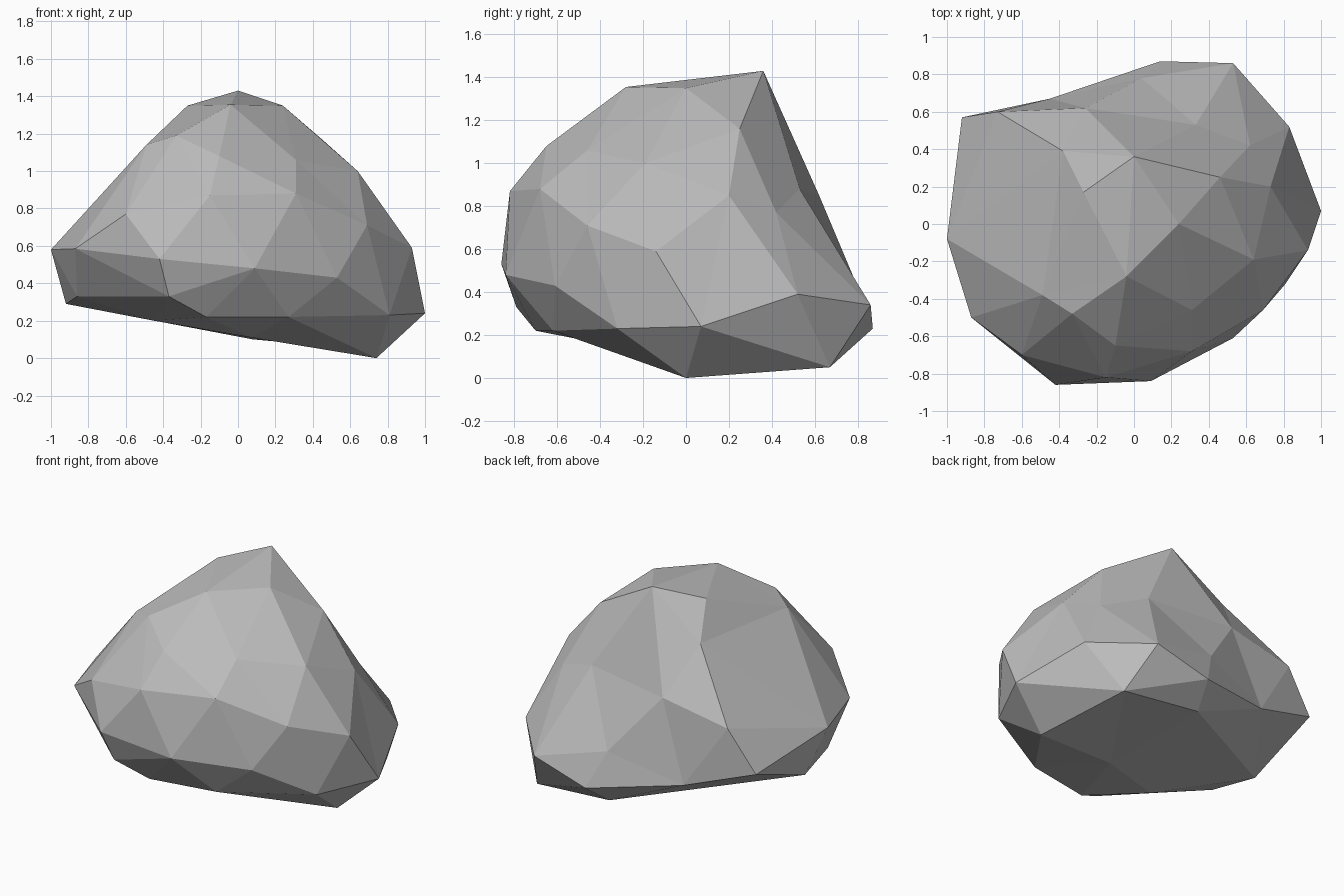
import bpy
import bmesh
from mathutils import Vector

# Remove the default cube only
default_cube = bpy.data.objects.get("Cube")
if default_cube:
    bpy.data.objects.remove(default_cube, do_unlink=True)


def make_material(name, color):
    material = bpy.data.materials.new(name)
    material.use_nodes = True
    material.diffuse_color = color
    for node in material.node_tree.nodes:
        if node.type == "BSDF_PRINCIPLED":
            node.inputs["Base Color"].default_value = color
            node.inputs["Roughness"].default_value = 0.9
    return material


# Corner outlines of the boulder, from the top down
crown = [(0, .36, 1.43), (.24, 0, 1.35), (-.04, -.28, 1.355), (-.27, .17, 1.35)]

shoulder = [(-.38, .39, 1.16), (-.49, -.38, 1.14), (-.33, -.48, 1.19),
            (-.1, -.65, 1.08), (.31, -.46, 1.06), (.64, -.19, 1), (.46, .25, 1.16)]

belly = [(-.26, .62, .85), (-.73, .6, .76), (-.6, -.7, .77), (-.15, -.82, .87),
         (.31, -.68, .88), (.69, -.46, .71), (.73, .2, .85), (.62, .42, .77),
         (.33, .53, .88)]

waist = [(.04, .78, .47), (-.92, .57, .49), (-1, -.08, .58), (-.87, -.5, .585),
         (-.42, -.86, .53), (.09, -.84, .48), (.53, -.61, .43), (.93, -.14, .59),
         (.83, .52, .39), (.53, .86, .34)]

skirt = [(.14, .87, .23), (-.45, .67, .33), (-.92, .05, .29), (-.86, -.28, .33),
         (-.37, -.79, .33), (-.17, -.7, .22), (.27, -.62, .22), (.81, -.32, .23),
         (1, .07, .24)]

underside = [(.08, .7, .1), (-.45, -.38, .2), (.07, -.14, .11), (.74, 0, 0),
             (.64, .67, .05)]


def wrap_skin(name, rings, core, roundness, material):
    """Skin the corners around a core, keeping shallow hollows.

    The corners are first pushed towards a sphere so that every one of them
    lies on the convex hull, then each returns to its own distance.
    """
    bm = bmesh.new()
    home = {}
    for ring in rings:
        for corner in ring:
            offset = Vector(corner) - core
            inflated = offset.normalized() * offset.length ** (1 - roundness)
            vert = bm.verts.new(inflated)
            home[vert] = Vector(corner)
    bmesh.ops.convex_hull(bm, input=list(bm.verts))
    for vert, position in home.items():
        vert.co = position
    loose = [vert for vert in bm.verts if not vert.link_faces]
    bmesh.ops.delete(bm, geom=loose, context="VERTS")
    bmesh.ops.recalc_face_normals(bm, faces=list(bm.faces))
    for face in bm.faces:
        face.smooth = False

    mesh = bpy.data.meshes.new(name)
    bm.to_mesh(mesh)
    bm.free()
    mesh.materials.append(material)
    rock = bpy.data.objects.new(name, mesh)
    bpy.context.collection.objects.link(rock)
    return rock


stone_grey = make_material("stone grey", (.5, .5, .5, 1))
wrap_skin("boulder", [crown, shoulder, belly, waist, skirt, underside],
          Vector((0, 0, .6)), .7, stone_grey)
